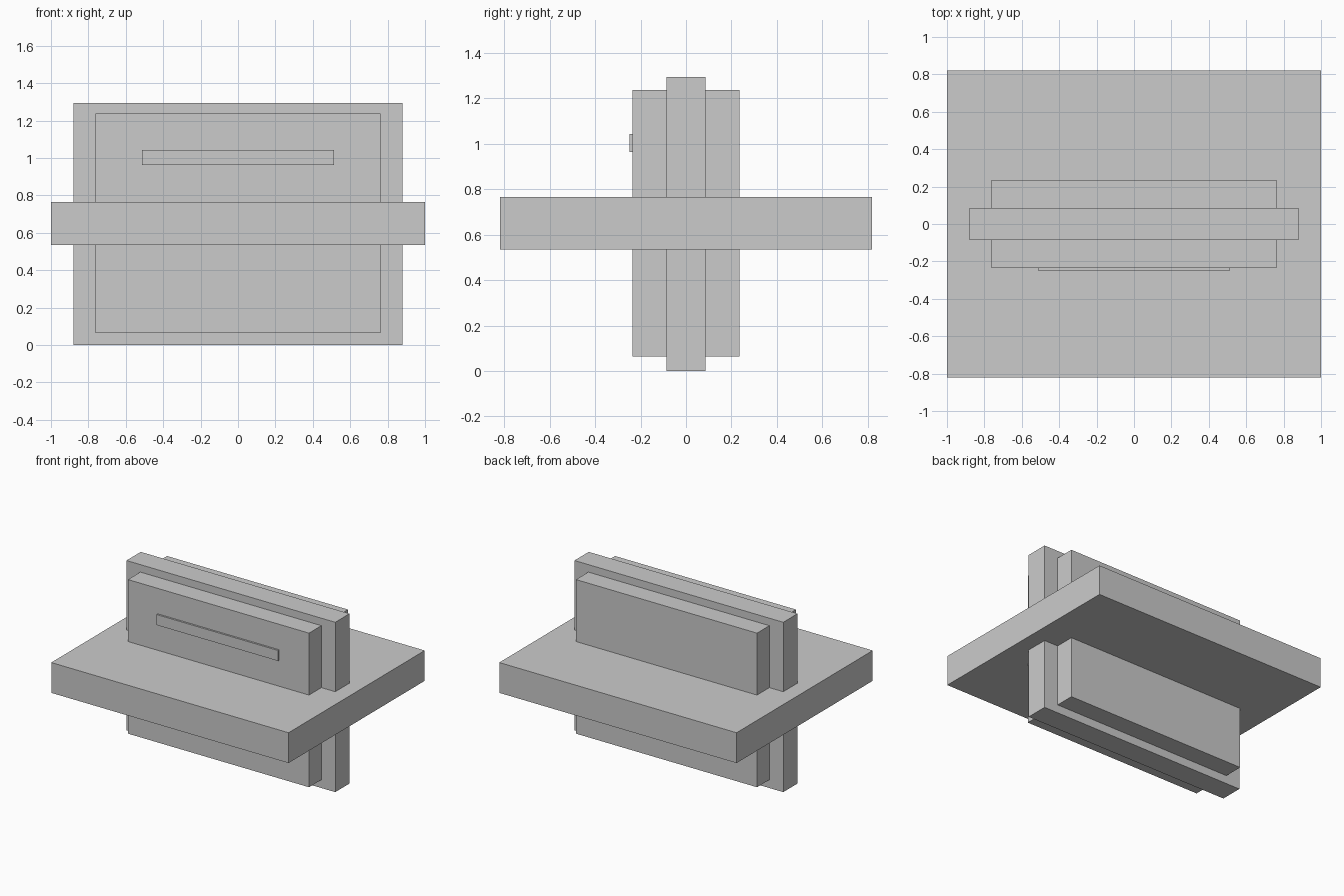
import bpy

if "Cube" in bpy.data.objects:
    bpy.data.objects.remove(bpy.data.objects["Cube"])


def box(name, x, y, z):
    """Axis-aligned box from (min, max) ranges."""
    spans = (x, y, z)
    bpy.ops.mesh.primitive_cube_add(size=1, location=[(a + b) / 2 for a, b in spans])
    obj = bpy.context.object
    obj.name = name
    obj.scale = [b - a for a, b in spans]
    bpy.ops.object.transform_apply(location=True, rotation=False, scale=True)
    return obj


# Upright centre panel
box("centre_panel", (-0.88, 0.88), (-0.086, 0.086), (0, 1.294))

# Horizontal slab crossing the panel
box("horizontal_slab", (-1, 1), (-0.82, 0.82), (0.534, 0.765))

# Smaller plate on the front, mirrored to the back
plate = box("face_plate", (-0.763, 0.763), (-0.235, -0.086), (0.063, 1.237))
mirror = plate.modifiers.new("mirror", 'MIRROR')
mirror.use_axis = (False, True, False)
mirror.use_mirror_merge = False

# Thin raised strip on the front plate only
box("front_strip", (-0.512, 0.512), (-0.249, -0.235), (0.963, 1.043))
